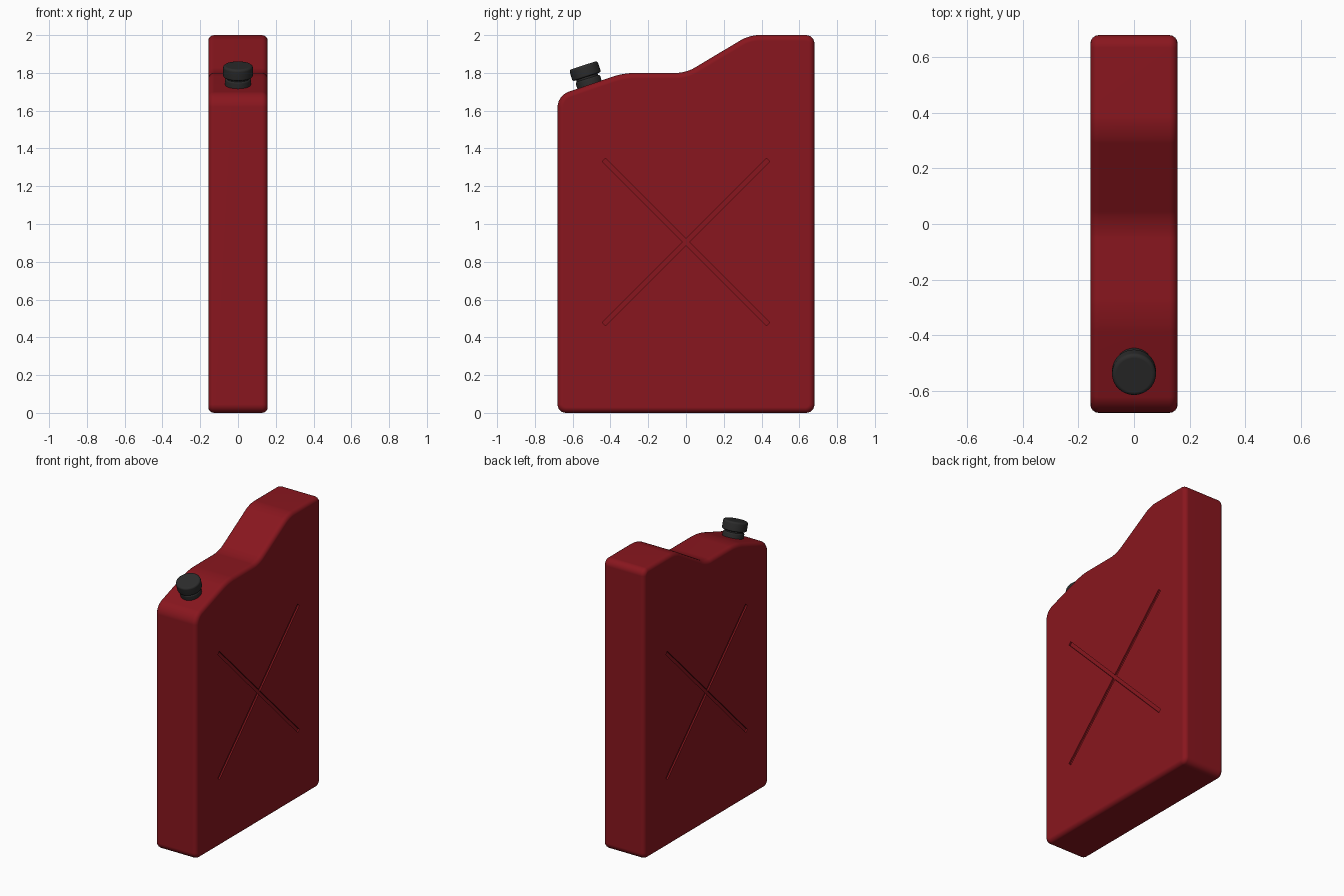
import bpy, bmesh, math
from mathutils import Vector, Matrix

if "Cube" in bpy.data.objects:
    bpy.data.objects.remove(bpy.data.objects["Cube"])


def material(name, rgb):
    m = bpy.data.materials.new(name)
    m.diffuse_color = (*rgb, 1)
    m.use_nodes = True
    m.node_tree.nodes["Principled BSDF"].inputs["Base Color"].default_value = m.diffuse_color
    return m


def add_object(name, bm, mat=None):
    bmesh.ops.recalc_face_normals(bm, faces=bm.faces)
    me = bpy.data.meshes.new(name)
    bm.to_mesh(me)
    bm.free()
    ob = bpy.data.objects.new(name, me)
    bpy.context.collection.objects.link(ob)
    if mat:
        me.materials.append(mat)
    return ob


def activate(ob):
    bpy.ops.object.select_all(action='DESELECT')
    ob.select_set(True)
    bpy.context.view_layer.objects.active = ob


def apply_all(ob):
    activate(ob)
    for m in list(ob.modifiers):
        bpy.ops.object.modifier_apply(modifier=m.name)


def smooth(ob, degrees):
    activate(ob)
    bpy.ops.object.shade_smooth_by_angle(angle=math.radians(degrees))
    ob.modifiers.new("normals", 'WEIGHTED_NORMAL').keep_sharp = True
    apply_all(ob)


def rounded(corners, steps=6):
    # replace each (y, z, tangent length) corner by a soft curve
    out = []
    for i, (y, z, t) in enumerate(corners):
        p = Vector((y, z))
        a = p + (Vector(corners[i - 1][:2]) - p).normalized() * t
        b = p + (Vector(corners[(i + 1) % len(corners)][:2]) - p).normalized() * t
        for k in range(steps + 1):
            s = k / steps
            w = 2 * s * (1 - s) * 0.75
            q = (1 - s) ** 2 + w + s * s
            out.append((a * (1 - s) ** 2 + p * w + b * s * s) / q)
    return out


red = material("red paint", (0.25, 0.008, 0.013))
black = material("black plastic", (0.025, 0.025, 0.025))
HALF = 0.157

# Can body: rounded side profile extruded across x, rims bevelled
profile = rounded([(-0.68, 0, 0.045), (0.68, 0, 0.045), (0.68, 2.0, 0.045),
                   (0.335, 2.0, 0.05), (0.0, 1.8, 0.05), (-0.33, 1.8, 0.06),
                   (-0.68, 1.68, 0.06)])
bm = bmesh.new()
face = bm.faces.new([bm.verts.new((-HALF, p.x, p.y)) for p in profile])
ext = bmesh.ops.extrude_face_region(bm, geom=[face])
bmesh.ops.translate(bm, vec=(2 * HALF, 0, 0),
                    verts=[v for v in ext["geom"] if isinstance(v, bmesh.types.BMVert)])
body = add_object("can_body", bm, red)
bev = body.modifiers.new("rim", 'BEVEL')
bev.width, bev.segments = 0.03, 4
bev.limit_method, bev.angle_limit = 'ANGLE', math.radians(60)
apply_all(body)

# Shallow crossed grooves pressed into both sides
cutters = []
for side in (-1, 1):
    for turn in (-45, 45):
        bm = bmesh.new()
        bmesh.ops.create_cube(bm, size=1, matrix=Matrix.Translation((side * HALF, 0, 0.905))
                              @ Matrix.Rotation(math.radians(turn), 4, 'X')
                              @ Matrix.Diagonal((0.02, 1.23, 0.024, 1)))
        cut = add_object("groove_cutter", bm, red)
        cut.hide_render = True
        mod = body.modifiers.new("groove", 'BOOLEAN')
        mod.operation, mod.solver, mod.object = 'DIFFERENCE', 'EXACT', cut
        cutters.append(cut)
apply_all(body)
for cut in cutters:
    bpy.data.objects.remove(cut)
smooth(body, 35)


# Spout neck and screw cap: turned shapes tilted with the front slope
def lathe(name, points, mat, sides=40):
    bm = bmesh.new()
    rings = [[bm.verts.new((r * math.cos(2 * math.pi * i / sides),
                            r * math.sin(2 * math.pi * i / sides), h))
              for i in range(sides)] for r, h in points]
    for a, b in zip(rings, rings[1:]):
        for i in range(sides):
            j = (i + 1) % sides
            bm.faces.new((a[i], a[j], b[j], b[i]))
    bm.faces.new(rings[0])
    bm.faces.new(rings[-1])
    ob = add_object(name, bm, mat)
    ob.location = (0, -0.511, 1.738)
    ob.rotation_euler.x = math.radians(18)
    smooth(ob, 50)


lathe("spout_neck", [(0.068, -0.02), (0.068, 0.026), (0.064, 0.032), (0.060, 0.034),
                     (0.060, 0.06)], black)
lathe("screw_cap", [(0.072, 0.044), (0.077, 0.047), (0.079, 0.053), (0.079, 0.094),
                    (0.077, 0.101), (0.071, 0.106), (0.064, 0.107)], black)
